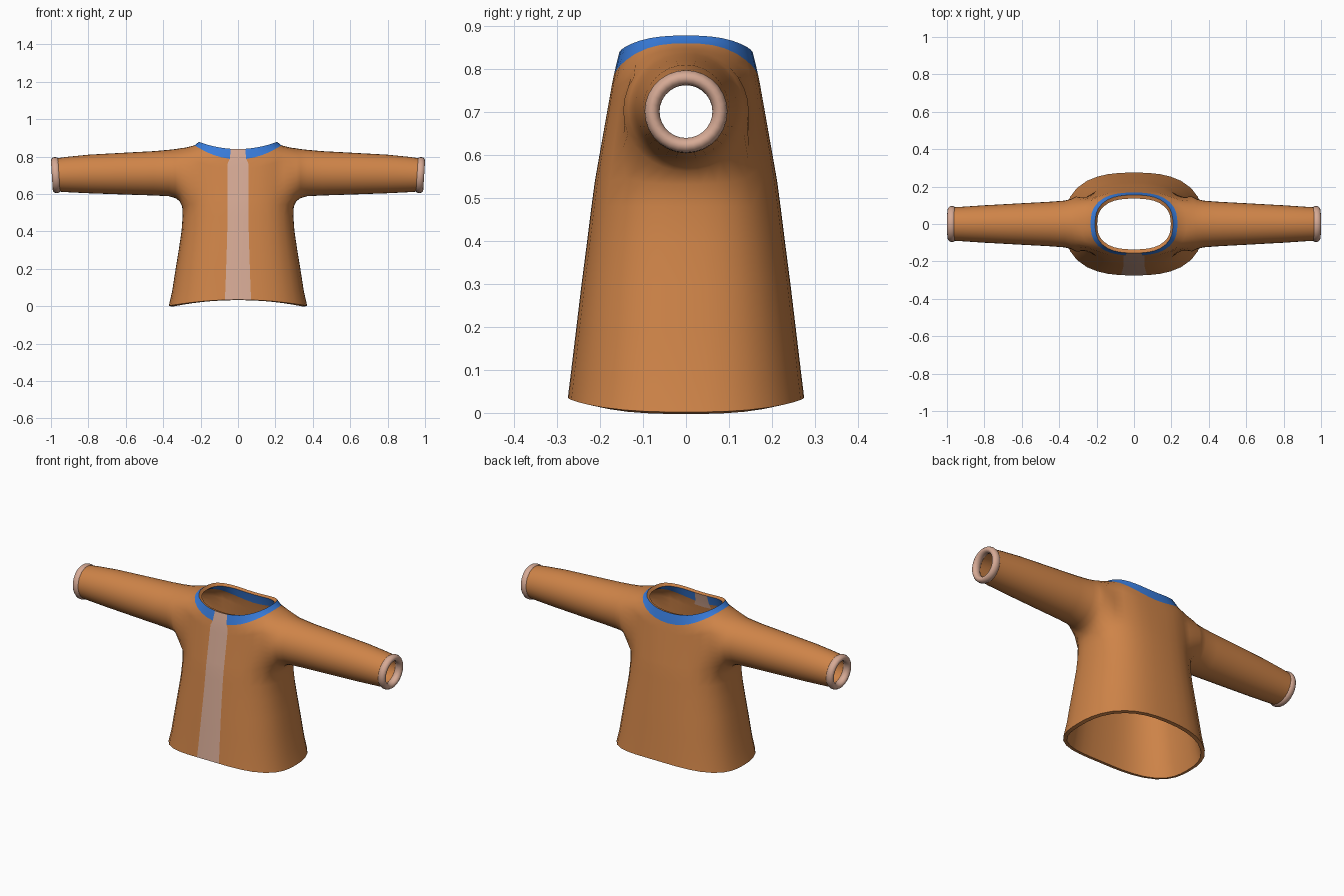
import bpy, bmesh, math

if "Cube" in bpy.data.objects:
    bpy.data.objects.remove(bpy.data.objects["Cube"])


def material(name, rgb):
    m = bpy.data.materials.new(name)
    m.diffuse_color = (*rgb, 1)
    m.use_nodes = True
    m.node_tree.nodes["Principled BSDF"].inputs["Base Color"].default_value = m.diffuse_color
    return m


BLUE, TAN, ORANGE = 0, 1, 2
mats = [material("collar blue", (0.04, 0.20, 0.70)),
        material("trim tan", (0.67, 0.40, 0.30)),
        material("cloth orange", (0.62, 0.23, 0.065))]

# Rounded cross-section: one quarter, then mirrored to a full loop of 36 columns
P = 2.6


def other(f):
    return (1 - f ** P) ** (1 / P)


quarter = [(other(f), f) for f in (0, .18, .36, .53, .70)]
quarter += [(f, other(f)) for f in (.68, .53, .37, .19, 0)]
half = quarter + [(-x, y) for x, y in quarter[-2::-1]]
section = half + [(x, -y) for x, y in half[-2:0:-1]]
N = len(section)

# Torso rings: centre height, extra height at the sides, half width, half depth
A0, A1 = 6, 14          # armhole rows
rings = [(.035, -.033, .37, .275), (.10, -.02, .352, .267), (.20, -.01, .335, .255),
         (.30, 0, .317, .243), (.40, 0, .302, .23), (.48, 0, .296, .22)]
for i in range(9):
    t = i / 8
    rings.append((.54 + .22 * t, .085 * t, .295 - .005 * t, .212 - .039 * t))
COLLAR = len(rings)
rings += [(.785, .075, .232, .168), (.812, .06, .217, .162), (.84, .038, .208, .155)]

bm = bmesh.new()
grid = [[bm.verts.new((a * fx, b * fy, z + dz * fx * fx)) for fx, fy in section]
        for z, dz, a, b in rings]

# Torso skin with two open armholes, front strip and collar coloured by position
for r in range(len(rings) - 1):
    for k in range(N):
        if A0 <= r < A1 and (k < 4 or k >= N - 4 or 14 <= k < 22):
            continue
        k2 = (k + 1) % N
        f = bm.faces.new((grid[r][k], grid[r][k2], grid[r + 1][k2], grid[r + 1][k]))
        f.material_index = TAN if k in (26, 27) else BLUE if r >= COLLAR else ORANGE

# Sleeve rings: x, top, bottom, half depth
sleeve = [(.312, .844, .562, .146), (.335, .840, .578, .134), (.37, .836, .588, .125),
          (.45, .829, .592, .119), (.60, .821, .597, .111), (.80, .810, .604, .100),
          (.92, .798, .610, .092), (.972, .790, .614, .089)]
path = [(c, A1) for c in range(4, -4, -1)] + [(-4, r) for r in range(A1, A0, -1)]
path += [(c, A0) for c in range(-4, 4)] + [(4, r) for r in range(A0, A1)]
M = len(path)
for side in (1, -1):
    prev = [grid[r][(c if side > 0 else 18 - c) % N] for c, r in path]
    armhole = list(prev)
    for x, top, bot, ry in sleeve:
        ring = []
        for j in range(M):
            ang = math.pi / 4 + j * math.tau / M
            ring.append(bm.verts.new((side * x, ry * math.cos(ang),
                                      (top + bot) / 2 + (top - bot) / 2 * math.sin(ang))))
        for j in range(M):
            q = [prev[j], prev[(j + 1) % M], ring[(j + 1) % M], ring[j]]
            f = bm.faces.new(q if side > 0 else q[::-1])
            f.material_index = ORANGE
        prev = ring
    for _ in range(2):
        bmesh.ops.smooth_vert(bm, verts=armhole, factor=.5,
                              use_axis_x=True, use_axis_y=True, use_axis_z=True)

mesh = bpy.data.meshes.new("jacket_body")
bm.to_mesh(mesh)
bm.free()
body = bpy.data.objects.new("jacket_body", mesh)
bpy.context.collection.objects.link(body)
for m in mats:
    mesh.materials.append(m)
outer_count = len(mesh.polygons)

# Cloth thickness, with plain rims
solid = body.modifiers.new("thickness", "SOLIDIFY")
solid.thickness = .02
solid.offset = -1
solid.material_offset_rim = 2
bpy.context.view_layer.objects.active = body
body.select_set(True)
bpy.ops.object.modifier_apply(modifier=solid.name)

# Lining is plain below the collar
for p in body.data.polygons:
    if p.index >= outer_count and p.center.z < .76:
        p.material_index = ORANGE
bpy.ops.object.shade_smooth_by_angle(angle=math.radians(40))

# Rolled cuffs, leaning slightly outward at the top
for side, label in ((1, "right"), (-1, "left")):
    bpy.ops.mesh.primitive_torus_add(
        major_radius=.079, minor_radius=.0175, major_segments=28, minor_segments=12,
        location=(side * .9735, 0, .701), rotation=(0, side * math.radians(93.5), 0))
    cuff = bpy.context.object
    cuff.name = label + "_cuff"
    cuff.scale.z = 1.25
    cuff.data.materials.append(mats[TAN])
    bpy.ops.object.shade_smooth()
